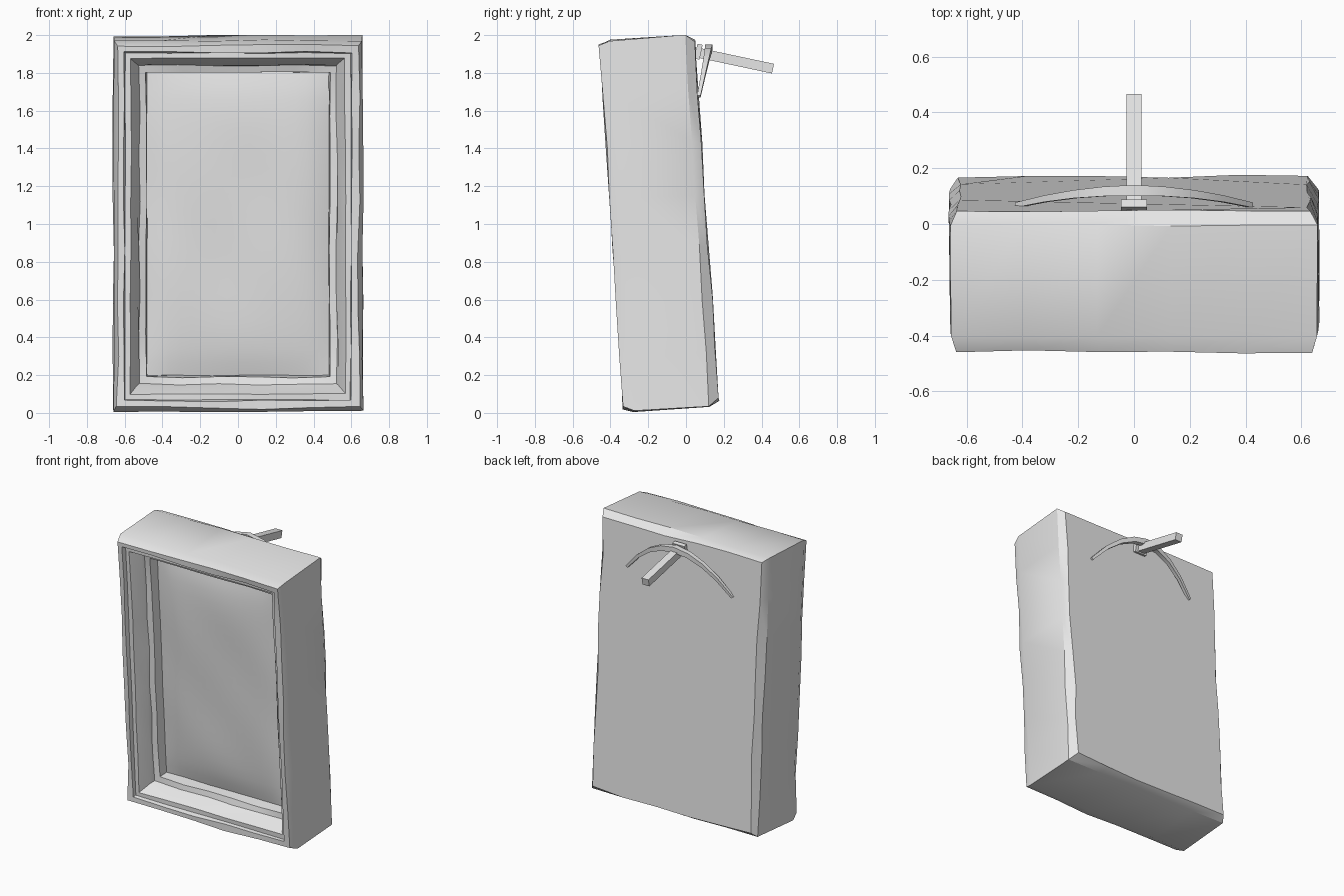
import bpy, bmesh, math, random
from mathutils import Matrix, Vector

random.seed(7)
cube = bpy.data.objects.get("Cube")
if cube:
    bpy.data.objects.remove(cube)

grey = bpy.data.materials.new("light_grey")
grey.use_nodes = True
grey.diffuse_color = (0.8, 0.8, 0.8, 1)
grey.node_tree.nodes["Principled BSDF"].inputs["Base Color"].default_value = grey.diffuse_color

# The hanging frame leans forward at the top
LEAN = Matrix.Translation((0, -0.143, 1.003)) @ Matrix.Rotation(0.065, 4, "X")
HALF_W, HALF_H, FRONT = 0.66, 0.983, -0.252


def finish(name, bm, matrix=None, smooth=True, recalc=True):
    if recalc:
        bmesh.ops.recalc_face_normals(bm, faces=bm.faces)
    if matrix:
        bm.transform(matrix)
    mesh = bpy.data.meshes.new(name)
    bm.to_mesh(mesh)
    bm.free()
    mesh.materials.append(grey)
    obj = bpy.data.objects.new(name, mesh)
    bpy.context.collection.objects.link(obj)
    if smooth:
        bpy.ops.object.select_all(action="DESELECT")
        obj.select_set(True)
        bpy.context.view_layer.objects.active = obj
        bpy.ops.object.shade_smooth_by_angle(angle=math.radians(30))
    return obj


def rectangle(w, h, nx=5, nz=7):
    """Points around a rectangle, split along each side."""
    corners = [(-w, -h), (w, -h), (w, h), (-w, h)]
    for i, n in enumerate((nx, nz, nx, nz)):
        a, b = Vector(corners[i]), Vector(corners[(i + 1) % 4])
        for k in range(n):
            yield a.lerp(b, k / n)


def bridge(bm, a, b):
    for i in range(len(a)):
        j = (i + 1) % len(a)
        bm.faces.new((a[i], a[j], b[j], b[i]))


# Frame: (inset, depth from front, hand-cut wobble) from back to picture opening
profile = [
    (0.032, 0.505, 0.010), (0.0, 0.455, 0.005), (0.0, 0.055, 0.005),
    (0.022, 0.0, 0.009), (0.058, 0.0, 0.005), (0.064, 0.03, 0.004),
    (0.092, 0.03, 0.004), (0.130, 0.11, 0.006), (0.138, 0.135, 0.005),
    (0.174, 0.145, 0.004), (0.180, 0.24, 0.002),
]
bm = bmesh.new()
rings = []
for inset, depth, wobble in profile:
    ring = []
    for p in rectangle(HALF_W - inset, HALF_H - inset):
        dx, dy, dz = (random.uniform(-wobble, wobble) for _ in range(3))
        ring.append(bm.verts.new((p.x + dx, FRONT + depth + dy * 0.7, p.y + dz)))
    rings.append(ring)
for a, b in zip(rings, rings[1:]):
    bridge(bm, a, b)
bm.faces.new(rings[0])
bm.faces.new(rings[-1])
finish("picture_frame", bm, LEAN)

# Canvas: softly padded panel in the opening
bm = bmesh.new()
bmesh.ops.create_grid(bm, x_segments=16, y_segments=22, size=1)
for v in bm.verts:
    u, w = v.co.x, v.co.y
    bulge = 0.04 * (1 - u ** 6) * (1 - w ** 6)
    ripple = 0.003 * math.sin(5 * u + 2 * w) * math.sin(6 * w)
    v.co = (u * 0.488, FRONT + 0.22 - bulge + ripple, w * 0.81)
finish("canvas", bm, LEAN, recalc=False)

# Hanging wire: square strip arched over the nail, thinning to its ends
bm = bmesh.new()
rings = []
for k in range(9):
    t = k / 4 - 1
    half = 0.02 * (1 - 0.55 * abs(t))
    centre = Vector((0.42 * t, 0.12 - 0.052 * t * t, 1.93 - 0.255 * t * t))
    up = Vector((0.51 * t, 0, 0.42)).normalized() * half
    out = Vector((0, half, 0))
    rings.append([bm.verts.new(centre + s * up + r * out)
                  for s, r in ((1, 1), (1, -1), (-1, -1), (-1, 1))])
for a, b in zip(rings, rings[1:]):
    bridge(bm, a, b)
bm.faces.new(rings[0])
bm.faces.new(rings[-1])
finish("hanging_wire", bm)


# Nail: square shank sloping down away from the frame, with a flat head
def block(name, centre, size):
    bm = bmesh.new()
    bmesh.ops.create_cube(bm, size=1, matrix=Matrix.Diagonal((*size, 1)))
    finish(name, bm, Matrix.Translation(centre) @ Matrix.Rotation(-0.21, 4, "X"), False)


block("nail_shank", (0, 0.265, 1.864), (0.054, 0.4, 0.052))
block("nail_head", (0, 0.066, 1.912), (0.094, 0.028, 0.08))
